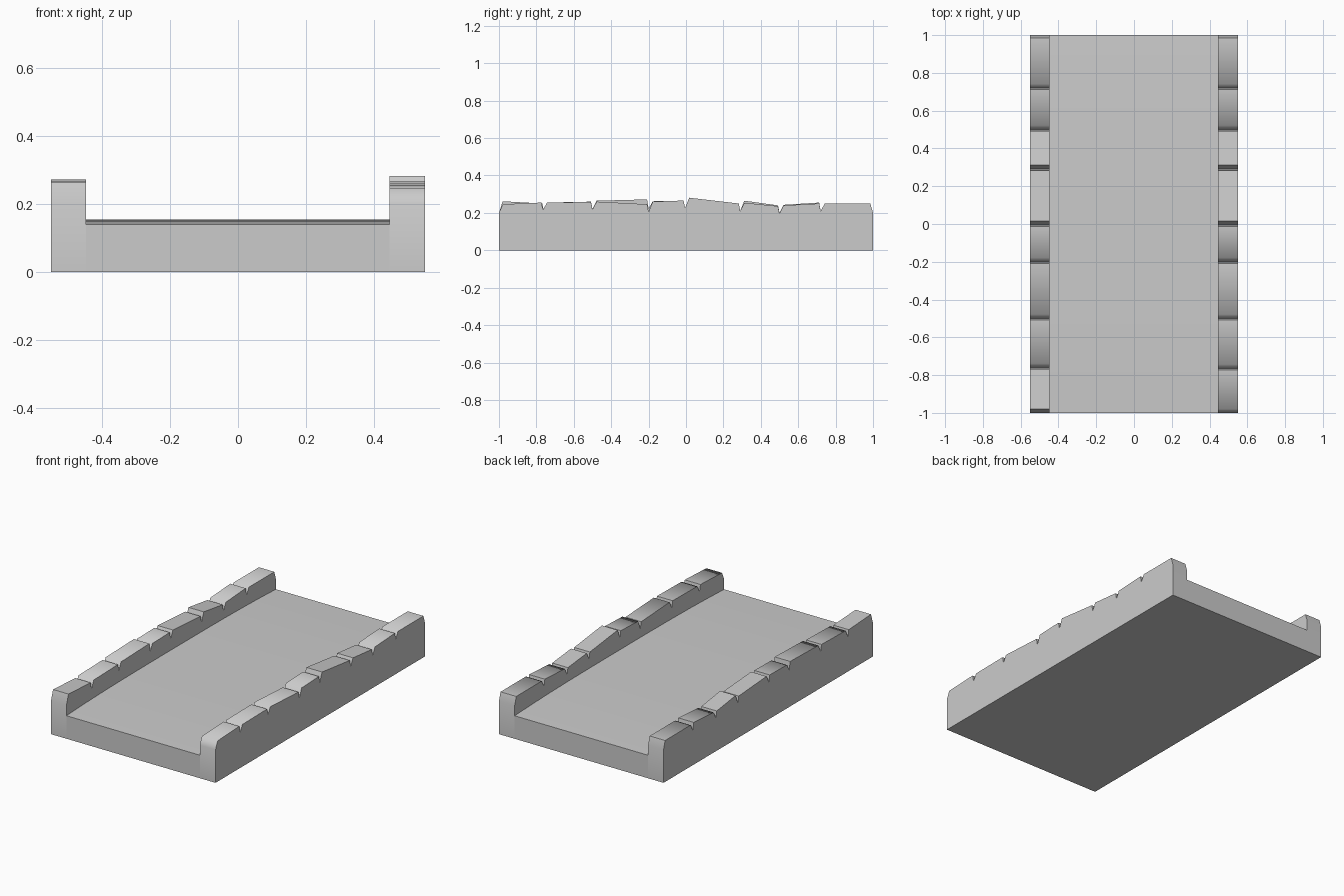
import bpy, bmesh, math

cube = bpy.data.objects.get("Cube")
if cube:
    bpy.data.objects.remove(cube)

stone = bpy.data.materials.new("grey_stone")
GREY = (0.6, 0.6, 0.6, 1)
stone.diffuse_color = GREY
stone.use_nodes = True
stone.node_tree.nodes["Principled BSDF"].inputs["Base Color"].default_value = GREY


def extrude_profile(name, profile, x0, x1, caps=True):
    """Sweep a closed (y, z) profile along x."""
    bm = bmesh.new()
    a = [bm.verts.new((x0, y, z)) for y, z in profile]
    b = [bm.verts.new((x1, y, z)) for y, z in profile]
    n = len(profile)
    for i in range(n):
        j = (i + 1) % n
        bm.faces.new((a[i], a[j], b[j], b[i]))
    if caps:
        bm.faces.new(a)
        bm.faces.new(b)
    bmesh.ops.recalc_face_normals(bm, faces=bm.faces)
    mesh = bpy.data.meshes.new(name)
    bm.to_mesh(mesh)
    bm.free()
    mesh.materials.append(stone)
    obj = bpy.data.objects.new(name, mesh)
    bpy.context.collection.objects.link(obj)
    bpy.ops.object.select_all(action='DESELECT')
    obj.select_set(True)
    bpy.context.view_layer.objects.active = obj
    bpy.ops.object.shade_smooth_by_angle(angle=math.radians(66))
    return obj


def wall_profile(notches, tops):
    """Uneven capstones: steep rear side, slanted front side at every notch."""
    pts = [(-1, 0), (-1, 0.2)]
    for i, (front, rear) in enumerate(tops):
        y0 = notches[i - 1] + 0.022 if i else -0.98
        y1 = notches[i] - 0.008 if i < len(notches) else 0.985
        pts += [(y0, front), (y1, rear)]
        if i < len(notches):
            pts.append((notches[i], min(rear, tops[i + 1][0]) - 0.04))
    return pts + [(1, 0.2), (1, 0)]


# Parapets
extrude_profile("right_parapet", wall_profile(
    (-0.76, -0.5, -0.2, -0.005, 0.29, 0.5, 0.72),
    ((0.262, 0.25), (0.255, 0.26), (0.265, 0.272), (0.262, 0.265),
     (0.268, 0.25), (0.265, 0.24), (0.243, 0.255), (0.25, 0.25))), -0.55, -0.447)
extrude_profile("left_parapet", wall_profile(
    (-0.765, -0.5, -0.2, -0.005, 0.29, 0.5, 0.72),
    ((0.246, 0.255), (0.255, 0.258), (0.26, 0.246), (0.26, 0.266),
     (0.281, 0.25), (0.254, 0.236), (0.24, 0.25), (0.25, 0.25))), 0.445, 0.55)

# Gently arched roadway
arch = [(-1 + i / 6, 0.154 - 0.015 * abs(-1 + i / 6) ** 3) for i in range(13)]
extrude_profile("roadway", [(-1, 0)] + arch + [(1, 0)], -0.447, 0.445, caps=False)
